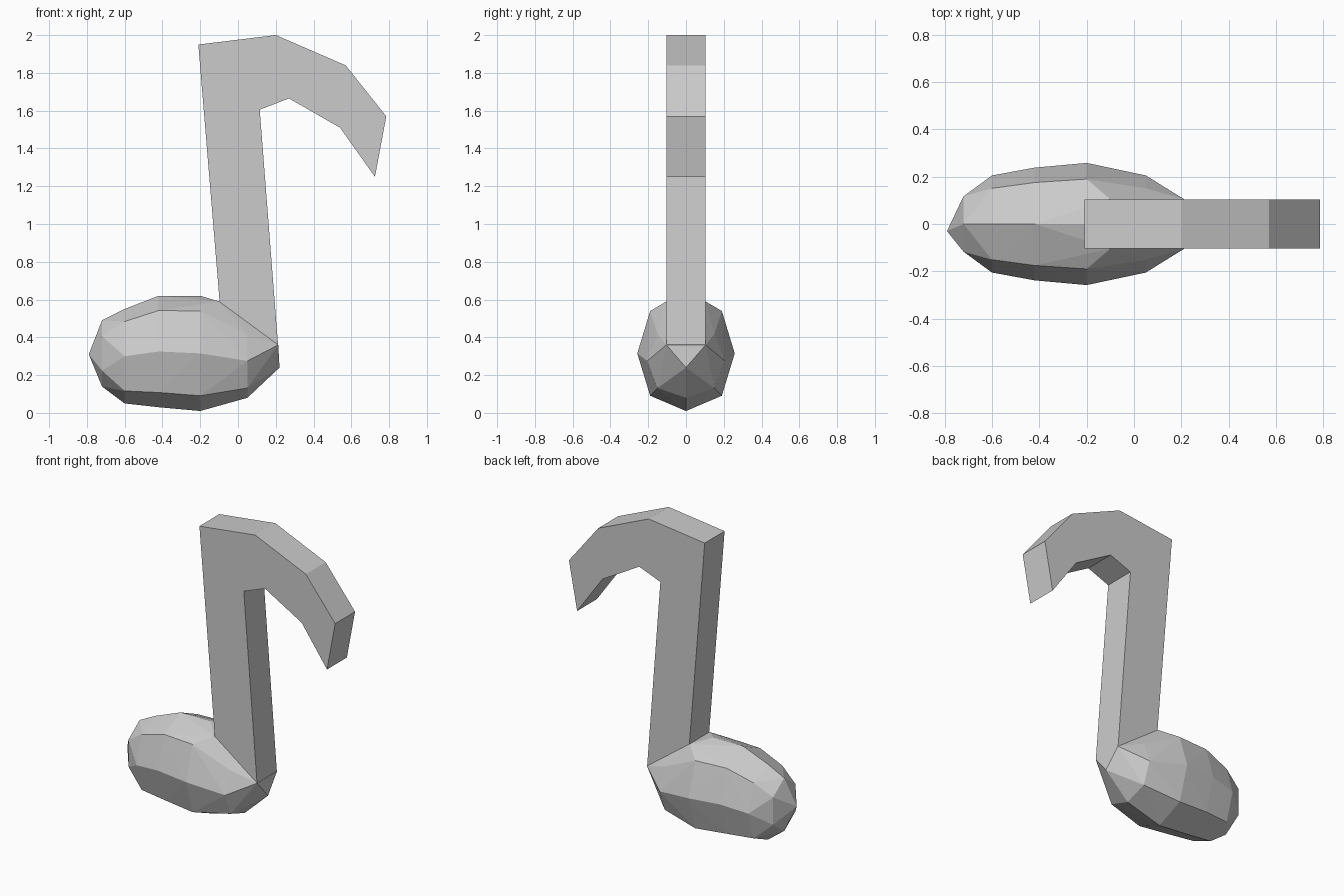
import bpy, bmesh
from math import sin, cos, pi

if "Cube" in bpy.data.objects:
    bpy.data.objects.remove(bpy.data.objects["Cube"])


def finish(bm, name):
    bmesh.ops.recalc_face_normals(bm, faces=bm.faces[:])
    mesh = bpy.data.meshes.new(name)
    bm.to_mesh(mesh)
    bm.free()
    obj = bpy.data.objects.new(name, mesh)
    bpy.context.collection.objects.link(obj)
    return obj


# Stem and curved flag: one side profile (x, z) extruded through y
HALF = 0.104
profile = [(-0.21, 1.95), (0.20, 2.00), (0.57, 1.84), (0.785, 1.57),
           (0.725, 1.25), (0.54, 1.51), (0.27, 1.665), (0.115, 1.605),
           (0.212, 0.36), (0.17, 0.32), (-0.09, 0.50)]
bm = bmesh.new()
face = bm.faces.new([bm.verts.new((x, -HALF, z)) for x, z in profile])
side = bmesh.ops.extrude_face_region(bm, geom=[face])["geom"]
bmesh.ops.translate(bm, vec=(0, 2 * HALF, 0),
                    verts=[v for v in side if isinstance(v, bmesh.types.BMVert)])
finish(bm, "stem_and_flag")

# Note head: faceted shell around stations (x, bottom z, top z, half width, sides)
stations = [(-0.72, 0.14, 0.49, 0.13, 6),
            (-0.60, 0.05, 0.55, 0.205, 8),
            (-0.42, 0.03, 0.62, 0.238, 8),
            (-0.20, 0.01, 0.62, 0.258, 8),
            (0.05, 0.08, 0.47, 0.205, 8)]
bm = bmesh.new()
bm.verts.new((-0.79, -0.03, 0.31))
for x, low, high, width, sides in stations:
    for i in range(sides):
        a = 2 * pi * i / sides + pi / 2
        # the outline is slightly fuller than an ellipse
        full = 1.04 if abs(sin(2 * a)) > 0.5 else 1.0
        bm.verts.new((x, full * width * cos(a),
                      (low + high) / 2 + full * (high - low) / 2 * sin(a)))
# pointed end where the head meets the stem
for y, z in ((-HALF, 0.36), (HALF, 0.36), (0, 0.24)):
    bm.verts.new((0.213 if y else 0.22, y, z))
for s in (-1, 1):
    bm.verts.new((-0.10, s * HALF, 0.59))
hull = bmesh.ops.convex_hull(bm, input=bm.verts[:])
spare = {v for v in hull["geom_interior"] + hull["geom_unused"]
         if isinstance(v, bmesh.types.BMVert)}
bmesh.ops.delete(bm, geom=list(spare), context='VERTS')
finish(bm, "note_head")
